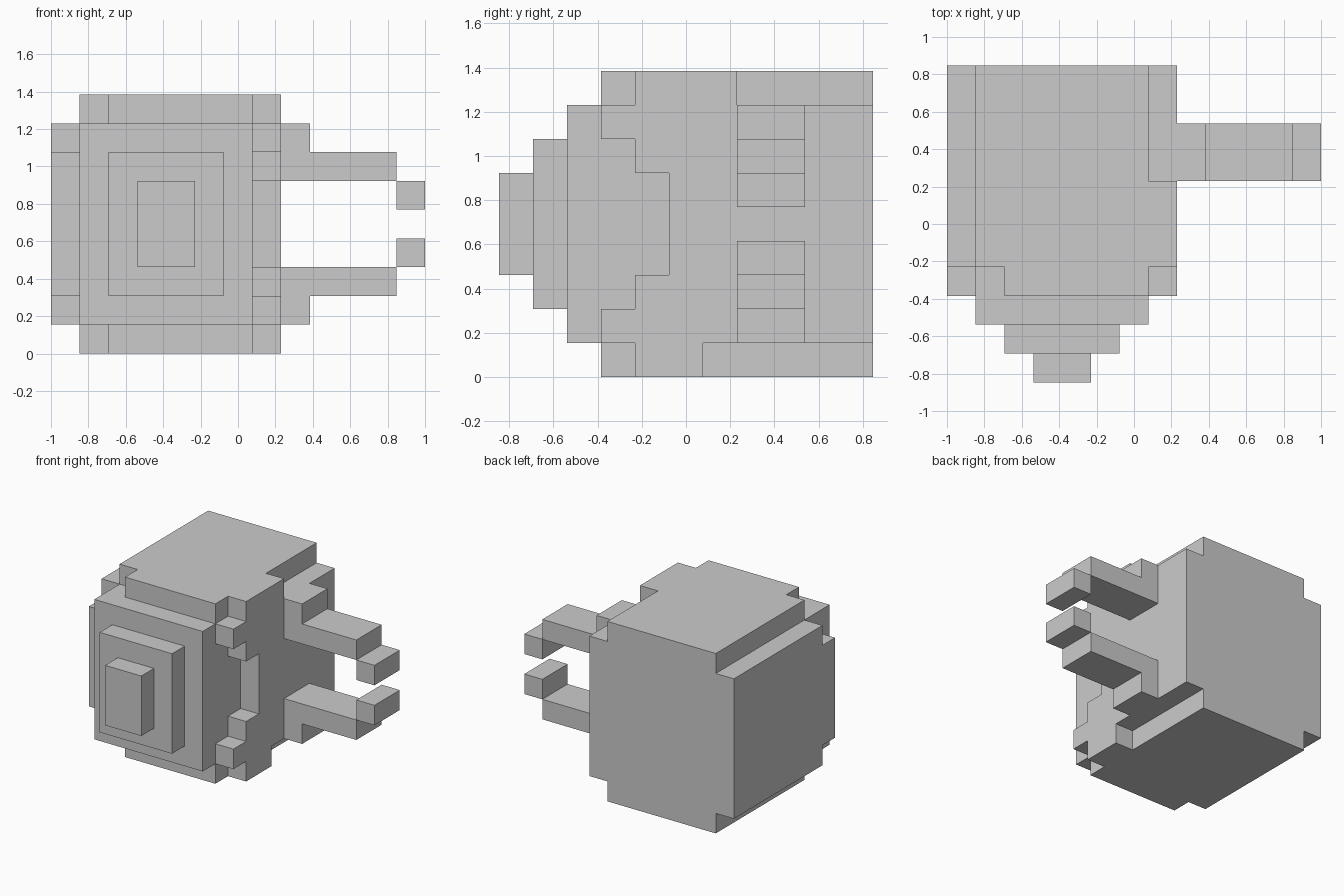
import bpy, bmesh
from mathutils import Vector
from itertools import product

if "Cube" in bpy.data.objects:
    bpy.data.objects.remove(bpy.data.objects["Cube"])

U = 2 / 13                        # size of one grid cell
ORIGIN = Vector((-1, -5.5 * U, 0))


def blocks(name, boxes):
    """Join grid boxes (x0, x1, y0, y1, z0, z1) into one clean outer shell."""
    cells = {c for x0, x1, y0, y1, z0, z1 in boxes
             for c in product(range(x0, x1), range(y0, y1), range(z0, z1))}
    bm = bmesh.new()
    for c in cells:
        for axis, side in product(range(3), (0, 1)):
            n = list(c)
            n[axis] += 2 * side - 1
            if tuple(n) in cells:
                continue
            a, b = (axis + 1) % 3, (axis + 2) % 3
            ring = []
            for da, db in ((0, 0), (1, 0), (1, 1), (0, 1)):
                p = Vector(c)
                p[axis] += side
                p[a] += da
                p[b] += db
                ring.append(bm.verts.new(ORIGIN + p * U))
            bm.faces.new(ring if side else ring[::-1])
    bmesh.ops.remove_doubles(bm, verts=bm.verts, dist=1e-4)
    bmesh.ops.dissolve_limit(bm, angle_limit=0.01, verts=bm.verts, edges=bm.edges)
    mesh = bpy.data.meshes.new(name)
    bm.to_mesh(mesh)
    bm.free()
    obj = bpy.data.objects.new(name, mesh)
    bpy.context.collection.objects.link(obj)
    return obj


def flip(box):
    """Mirror a box about the mid height."""
    return (*box[:4], 9 - box[5], 9 - box[4])


# Main body: core, caps above and below, left side, notched right side
caps = [(1, 7, 4, 11, 8, 9), (2, 7, 3, 4, 8, 9)]
right_edge = [(7, 8, 4, 5, 6, 8), (7, 8, 3, 4, 7, 8)]
blocks("body", [(1, 7, 3, 11, 1, 8)]
       + caps + [flip(b) for b in caps]
       + [(7, 8, 4, 7, 8, 9), (7, 8, 4, 6, 0, 1)]
       + [(0, 1, 4, 11, 1, 8), (0, 1, 3, 4, 2, 7)]
       + [(7, 8, 5, 11, 1, 8)]
       + right_edge + [flip(b) for b in right_edge])

# Stepped snout on the front
blocks("front_steps", [(1 + i, 7 - i, 2 - i, 3 - i, 1 + i, 8 - i) for i in range(3)])

# Pair of side prongs with inward tips touching edge to edge
arm = [(8, 9, 7, 9, 6, 8), (9, 12, 7, 9, 6, 7)]
tip = [(12, 13, 7, 9, 5, 6)]
for part, boxes in (("prong_arm", arm), ("prong_tip", tip)):
    blocks("upper_" + part, boxes)
    blocks("lower_" + part, [flip(b) for b in boxes])
